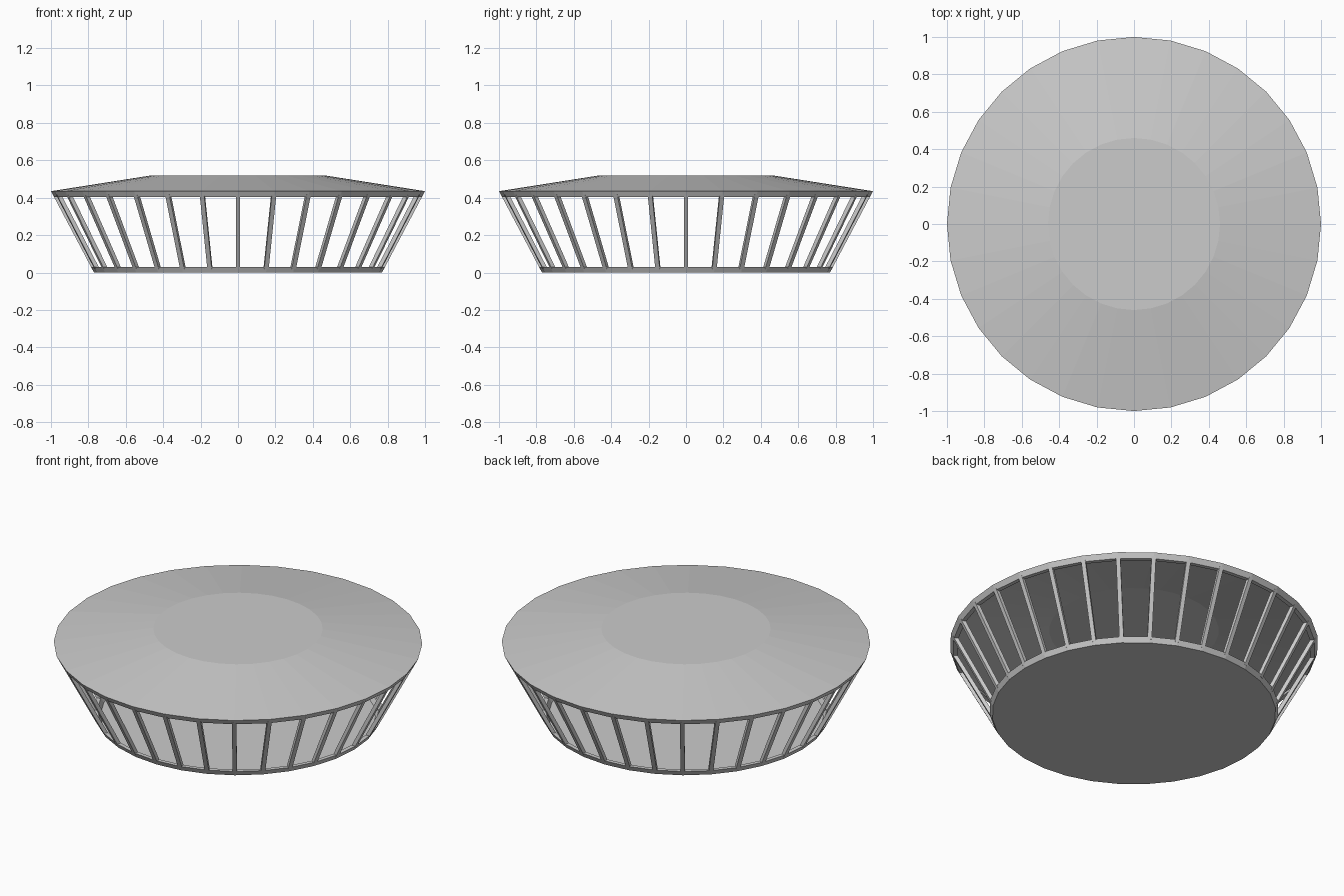
import bpy, math
from mathutils import Vector, Matrix

cube = bpy.data.objects.get("Cube")
if cube:
    bpy.data.objects.remove(cube)

SIDES = 32
HEIGHT = 0.435          # height of the flared wall
BASE_R, RIM_R = 0.77, 1.0
BAND = 0.03             # height of the two ring bands
POST = 0.024            # post thickness

grey = bpy.data.materials.new("plain grey")
grey.use_nodes = True
grey.diffuse_color = (0.6, 0.6, 0.6, 1)
grey.node_tree.nodes["Principled BSDF"].inputs["Base Color"].default_value = (0.6, 0.6, 0.6, 1)


def wall_radius(z):
    return BASE_R + (RIM_R - BASE_R) * z / HEIGHT


def add_object(name, verts, faces):
    mesh = bpy.data.meshes.new(name)
    mesh.from_pydata(verts, [], faces)
    mesh.materials.append(grey)
    obj = bpy.data.objects.new(name, mesh)
    bpy.context.collection.objects.link(obj)
    return obj


def lathe(name, profile, closed=False, cap=None):
    """Spin (radius, z) points round the z axis; cap fills one ring."""
    verts, faces = [], []
    for r, z in profile:
        for i in range(SIDES):
            a = math.tau * i / SIDES
            verts.append((r * math.cos(a), r * math.sin(a), z))
    count = len(profile)
    for k in range(count if closed else count - 1):
        a, b = k * SIDES, (k + 1) % count * SIDES
        for i in range(SIDES):
            j = (i + 1) % SIDES
            faces.append((a + i, a + j, b + j, b + i))
    if cap is not None:
        ring = [cap * SIDES + i for i in range(SIDES)]
        faces.append(ring if cap else ring[::-1])
    return add_object(name, verts, faces)


def band(name, low, high):
    """Sloping ring that follows the flared wall."""
    a, b = wall_radius(low), wall_radius(high)
    return lathe(name, [(a, low), (b, high), (b - POST, high), (a - POST, low)], closed=True)


# Roof and floor
lathe("roof", [(RIM_R, HEIGHT), (0.46, 0.52)], cap=1)
lathe("floor", [(BASE_R, 0)], cap=0)

# Ring bands at the top and bottom of the wall
band("upper_ring", HEIGHT - BAND, HEIGHT)
band("lower_ring", 0, BAND)

# Slanted window posts, one at each corner
low, high = BAND * 0.6, HEIGHT - BAND * 0.6
corners = []
for z in (low, high):
    r = wall_radius(z)
    for dr, y in ((0, -1), (0, 1), (-POST, 1), (-POST, -1)):
        corners.append(Vector((r + dr, y * POST / 2, z)))
box = [(3, 2, 1, 0), (4, 5, 6, 7)] + [(i, (i + 1) % 4, (i + 1) % 4 + 4, i + 4) for i in range(4)]
verts, faces = [], []
for i in range(SIDES):
    turn = Matrix.Rotation(math.tau * i / SIDES, 3, "Z")
    start = len(verts)
    verts += [turn @ c for c in corners]
    faces += [[start + v for v in f] for f in box]
add_object("window_posts", verts, faces)
